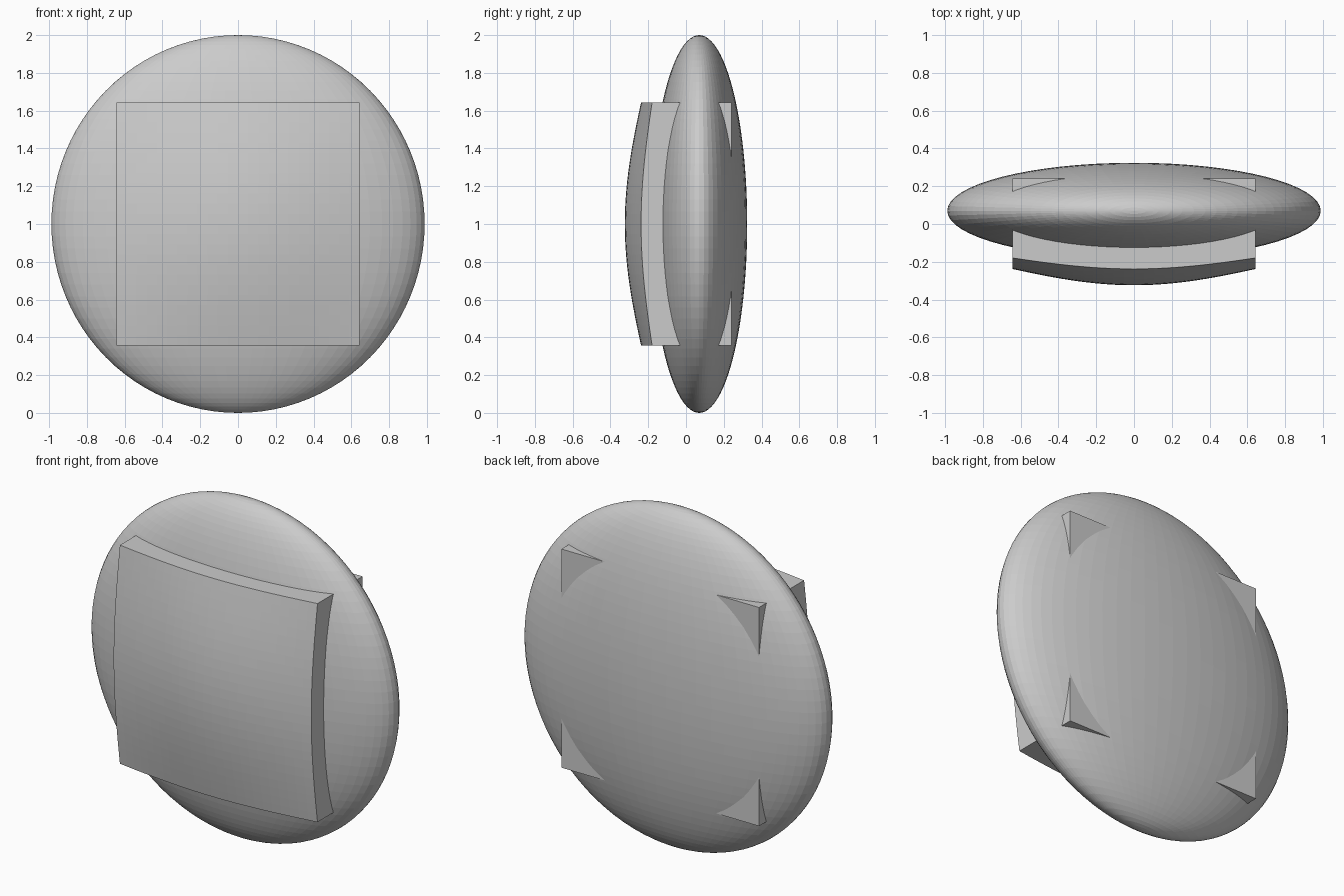
import bpy
import bmesh
import math

cube = bpy.data.objects.get("Cube")
if cube:
    bpy.data.objects.remove(cube, do_unlink=True)

# Single grey material
grey = bpy.data.materials.new("plain grey")
grey.use_nodes = True
colour = (0.6, 0.6, 0.6, 1)
grey.diffuse_color = colour
grey.node_tree.nodes["Principled BSDF"].inputs["Base Color"].default_value = colour

MID_Z = 1.0
HALF = 0.644     # half width of the square block
BACK_Y = 0.24    # flat rear plane of the block


def finish(bm, name):
    bmesh.ops.recalc_face_normals(bm, faces=bm.faces)
    mesh = bpy.data.meshes.new(name)
    bm.to_mesh(mesh)
    bm.free()
    mesh.materials.append(grey)
    obj = bpy.data.objects.new(name, mesh)
    bpy.context.collection.objects.link(obj)
    return obj


# Flattened round body with its poles at top and bottom
bm = bmesh.new()
bmesh.ops.create_uvsphere(bm, u_segments=64, v_segments=48, radius=1)
for v in bm.verts:
    v.co = (v.co.x * 0.988, v.co.y * 0.254 + 0.07, v.co.z + MID_Z)
finish(bm, "disc_body")


# Square block through the body: domed front, flat back whose corners poke out
def front_y(x, z):
    return -0.057 - 0.267 * math.exp(-0.94 * (x * x + z * z))


bm = bmesh.new()
bmesh.ops.create_grid(bm, x_segments=24, y_segments=24, size=HALF)
front = list(bm.verts)
for v in front:
    x, z = v.co.x, v.co.y
    v.co = (x, front_y(x, z), z + MID_Z)
rim = [e for e in bm.edges if e.is_boundary]
result = bmesh.ops.extrude_edge_only(bm, edges=rim)
for v in result["geom"]:
    if isinstance(v, bmesh.types.BMVert):
        v.co.y = BACK_Y
back_rim = [e for e in bm.edges if e.is_boundary]
bmesh.ops.contextual_create(bm, geom=back_rim)
finish(bm, "square_block")
